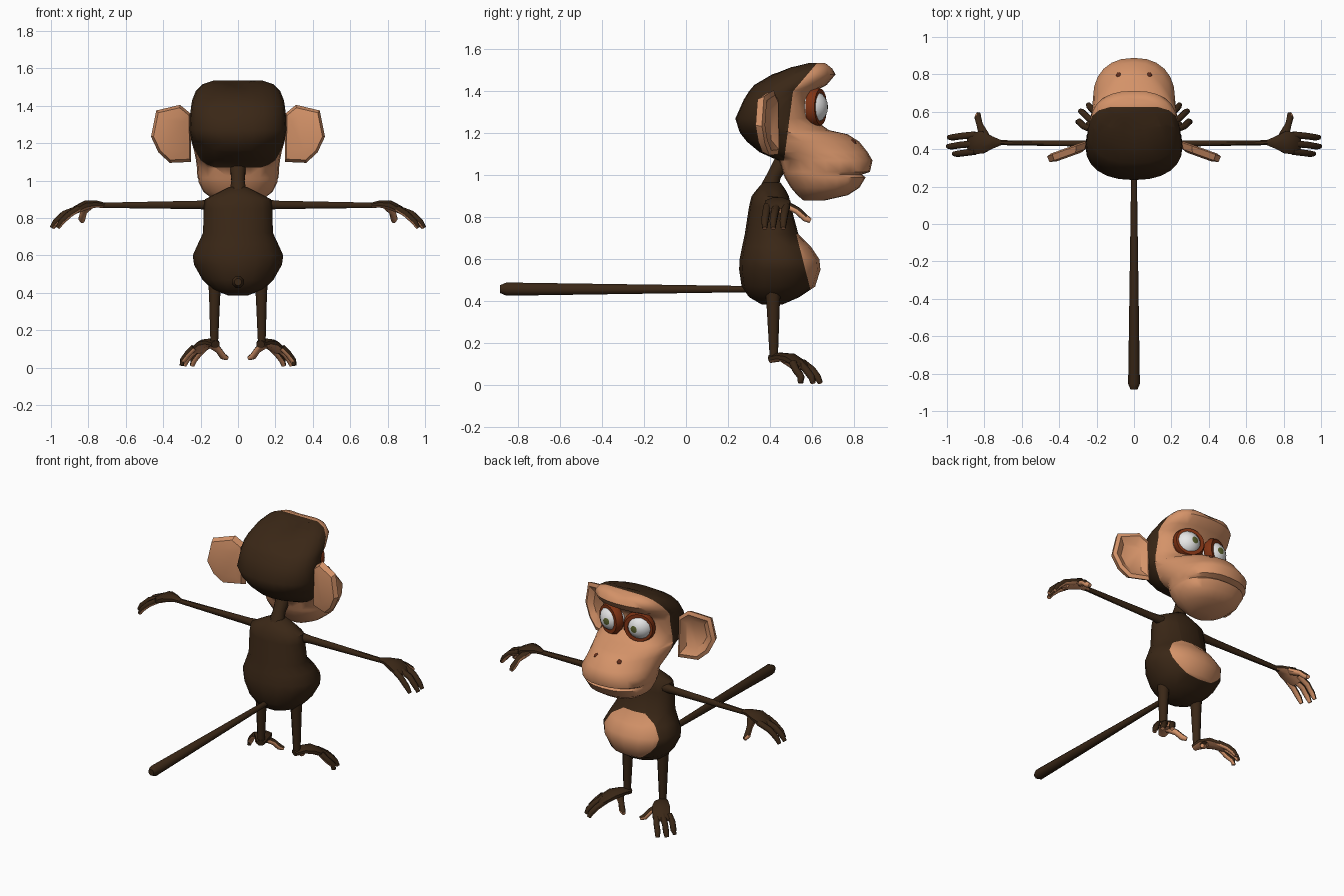
import bpy, bmesh, math
from mathutils import Vector, Matrix

if "Cube" in bpy.data.objects:
    bpy.data.objects.remove(bpy.data.objects["Cube"])


def mat(name, r, g, b):
    m = bpy.data.materials.new(name)
    m.diffuse_color = (r, g, b, 1)
    m.use_nodes = True
    m.node_tree.nodes["Principled BSDF"].inputs["Base Color"].default_value = m.diffuse_color
    return m


FUR = mat("dark_fur", .042, .020, .008)
SKIN = mat("tan_skin", .66, .29, .14)
RIM = mat("eyelid_brown", .22, .034, .007)
WHITE = mat("eye_white", .80, .80, .80)
IRIS = mat("iris_green", .11, .13, .03)
NOSE = mat("nostril_brown", .12, .025, .010)


def make(name, bm, mats, angle=50):
    me = bpy.data.meshes.new(name)
    bm.to_mesh(me)
    bm.free()
    for m in mats:
        me.materials.append(m)
    ob = bpy.data.objects.new(name, me)
    bpy.context.collection.objects.link(ob)
    bpy.ops.object.select_all(action='DESELECT')
    ob.select_set(True)
    bpy.context.view_layer.objects.active = ob
    bpy.ops.object.shade_smooth_by_angle(angle=math.radians(angle))
    return ob


def loft(rings, bm=None):
    """Skin a list of equal-length point rings and cap both ends."""
    bm = bm or bmesh.new()
    vs = [[bm.verts.new(p) for p in r] for r in rings]
    n = len(vs[0])
    for a, b in zip(vs, vs[1:]):
        for i in range(n):
            j = (i + 1) % n
            bm.faces.new((a[i], a[j], b[j], b[i]))
    bm.faces.new(vs[0])
    bm.faces.new(vs[-1])
    bmesh.ops.recalc_face_normals(bm, faces=bm.faces)
    return bm


def level_ring(z, yb, yf, w, k=0, n=24, p=2.3):
    """Horizontal superellipse; k narrows it toward the front."""
    pts, yc, h = [], (yb + yf) / 2, (yf - yb) / 2
    for i in range(n):
        t = math.tau * i / n
        c, s = math.cos(t), math.sin(t)
        fx = math.copysign(abs(s) ** (2 / p), s)
        fy = math.copysign(abs(c) ** (2 / p), c)
        pts.append(Vector((w * fx * (1 - k * max(0, fy)), yc + h * fy, z)))
    return pts


def tube(path, sx=1, n=8, bm=None):
    """Tube along points (x, y, z, half width, half thickness)."""
    pts = [Vector((p[0] * sx, p[1], p[2])) for p in path]
    whole = (pts[-1] - pts[0]).normalized()
    ref = Vector((0, 1, 0)) if abs(whole.z) > .9 else Vector((0, 0, 1))
    rings = []
    for i, p in enumerate(pts):
        d = (pts[min(i + 1, len(pts) - 1)] - pts[max(i - 1, 0)]).normalized()
        side = d.cross(ref).normalized()
        up = side.cross(d)
        a, b = path[i][3], path[i][4]
        rings.append([p + side * a * math.cos(math.tau * (j + .5) / n)
                      + up * b * math.sin(math.tau * (j + .5) / n) for j in range(n)])
    return loft(rings, bm)


def cut(bm, co, no):
    bmesh.ops.bisect_plane(bm, geom=bm.verts[:] + bm.edges[:] + bm.faces[:],
                           plane_co=co, plane_no=no)


def underside(bm, limit):
    bm.normal_update()
    for f in bm.faces:
        f.material_index = 1 if f.normal.z < limit else 0


# head: skull, brow and muzzle in one loft, fur behind the hairline
head_levels = [
    (.88, .56, .66, .07), (.905, .53, .77, .14), (.94, .50, .825, .185),
    (.99, .47, .855, .21), (1.003, .465, .838, .21), (1.016, .46, .876, .217),
    (1.07, .44, .888, .22), (1.11, .35, .865, .225, .12), (1.16, .29, .825, .235, .25),
    (1.195, .262, .77, .245, .28), (1.215, .252, .68, .25, .2), (1.27, .235, .605, .26),
    (1.36, .275, .60, .255), (1.40, .30, .615, .25), (1.43, .325, .67, .245),
    (1.48, .41, .712, .225), (1.515, .49, .70, .19), (1.535, .57, .675, .13)]
bm = loft([level_ring(*l) for l in head_levels])
for v in bm.verts:                       # dip between the brow lobes
    if v.co.z > 1.5:
        v.co.z -= .018 * max(0, 1 - abs(v.co.x) / .1)
cut(bm, (0, .49, 1.25), (0, 1, -.13))
cut(bm, (0, .51, 1.40), (0, 1, -.85))
for f in bm.faces:
    c = f.calc_center_median()
    line = max(.49 + .13 * (c.z - 1.25), .51 + .85 * (c.z - 1.40))
    f.material_index = 0 if c.y < line and c.z > 1.06 else 1
make("head", bm, [FUR, SKIN])

# torso with the oval belly patch
body_levels = [
    (.385, .36, .46, .05), (.42, .30, .54, .14), (.47, .265, .615, .19),
    (.55, .253, .64, .235), (.60, .255, .635, .242), (.66, .267, .595, .215),
    (.72, .28, .535, .187), (.85, .30, .50, .183), (.90, .312, .49, .177),
    (.93, .335, .475, .12), (.965, .365, .45, .05)]
bm = loft([level_ring(*l, n=16, p=2.1) for l in body_levels])
cut(bm, (0, .53, .70), (0, 1, .255))
for f in bm.faces:
    c = f.calc_center_median()
    f.material_index = int(c.z < .72 and c.y > .53 + .255 * (.70 - c.z))
make("torso", bm, [FUR, SKIN])

make("neck", tube([(0, .39, .92, .05, .05), (0, .42, 1.0, .038, .036),
                   (0, .49, 1.12, .05, .045)]), [FUR])
make("tail", tube([(0, .30, .458, .016, .016), (0, -.855, .458, .034, .034),
                   (0, -.885, .458, .02, .02)]), [FUR])

# ear outline in x, z
ear = [(.25, 1.10), (.365, 1.095), (.425, 1.15), (.465, 1.235),
       (.437, 1.375), (.31, 1.405), (.255, 1.36)]

for sx, side in ((1, "right"), (-1, "left")):
    # ear: slanted shell, hollow in front
    rings = []
    for scale, dy in ((.6, -.045), (.9, -.035), (1, 0), (.85, .008), (.55, -.02)):
        ring = []
        for x, z in ear:
            x2, z2 = .33 + (x - .33) * scale, 1.25 + (z - 1.25) * scale
            ring.append(Vector((sx * x2, .435 - .36 * (x2 - .26) + dy, z2)))
        rings.append(ring)
    make(side + "_ear", loft(rings), [SKIN], 35)

    # eyeball with the iris as its front cap
    turn = Matrix.Rotation(math.radians(-90), 4, 'X')
    bm = bmesh.new()
    bmesh.ops.create_uvsphere(bm, u_segments=16, v_segments=12, radius=.084,
                              matrix=Matrix.Translation((sx * .098, .592, 1.325)) @ turn)
    for f in bm.faces:
        f.material_index = int(f.calc_center_median().y > .592 + .0815)
    make(side + "_eye", bm, [WHITE, IRIS])

    # eyelid ring, turned slightly outward
    bm = bmesh.new()
    rings = []
    for i in range(20):
        t = math.tau * i / 20
        d = Vector((math.cos(t), 0, math.sin(t)))
        rings.append([bm.verts.new(d * (.076 + .022 * math.cos(math.tau * j / 6))
                                   + Vector((0, .03 * math.sin(math.tau * j / 6), 0)))
                      for j in range(6)])
    for i in range(20):
        a, b = rings[i], rings[(i + 1) % 20]
        for j in range(6):
            k = (j + 1) % 6
            bm.faces.new((a[j], a[k], b[k], b[j]))
    bmesh.ops.recalc_face_normals(bm, faces=bm.faces)
    bm.transform(Matrix.Translation((sx * .1, .617, 1.325))
                 @ Matrix.Rotation(math.radians(-20 * sx), 4, 'Z'))
    make(side + "_eyelid", bm, [RIM])

    # nostril
    bm = bmesh.new()
    bmesh.ops.create_icosphere(bm, subdivisions=2, radius=.019,
                               matrix=Matrix.Translation((sx * .08, .792, 1.152)))
    make(side + "_nostril", bm, [NOSE])

    # arm
    make(side + "_arm", tube([(.14, .425, .872, .032, .03), (.22, .43, .87, .018, .024),
                              (.74, .435, .868, .014, .015)], sx), [FUR])

    # hand: palm, three fingers
    bm = tube([(.71, .435, .868, .014, .014), (.755, .435, .875, .035, .02),
               (.81, .437, .870, .065, .027), (.865, .43, .845, .062, .022),
               (.885, .43, .83, .05, .014)], sx)
    for y0, x1, y1 in ((.477, .995, .463), (.43, 1.0, .415), (.388, .968, .375)):
        tube([(.85, y0, .852, .02, .018), (x1 - .07, (y0 + y1) / 2, .822, .019, .018),
              (x1 - .025, y1, .78, .018, .017), (x1 - .004, y1, .747, .012, .012)], sx, 8, bm)
    underside(bm, -.25)
    make(side + "_hand", bm, [FUR, SKIN])
    bm = tube([(.80, .47, .862, .03, .02), (.825, .53, .832, .018, .018),
               (.835, .57, .795, .019, .018), (.832, .592, .783, .012, .012)], sx)
    underside(bm, .5)
    make(side + "_thumb", bm, [FUR, SKIN])

    # leg
    make(side + "_leg", tube([(.122, .415, .46, .04, .04), (.125, .415, .38, .032, .034),
                              (.127, .418, .13, .022, .021)], sx), [FUR])

    # foot: sole, three toes
    bm = tube([(.12, .40, .125, .025, .02), (.14, .45, .135, .045, .022),
               (.172, .50, .128, .058, .025), (.21, .55, .098, .055, .02),
               (.222, .565, .085, .045, .013)], sx)
    for x0, y0, x1, y1 in ((.175, .555, .245, .64), (.21, .54, .288, .605), (.235, .51, .302, .545)):
        xm, ym = (x0 + 2 * x1) / 3, (y0 + 2 * y1) / 3
        tube([(x0, y0, .108, .02, .018), (xm - .01, ym - .01, .072, .018, .018),
              (xm + .015, ym + .015, .038, .018, .017), (x1, y1, .011, .013, .012)], sx, 8, bm)
    underside(bm, -.25)
    make(side + "_foot", bm, [FUR, SKIN])
    bm = tube([(.145, .47, .125, .03, .02), (.105, .51, .095, .018, .018),
               (.08, .535, .06, .019, .018), (.058, .55, .05, .012, .012)], sx)
    underside(bm, .5)
    make(side + "_big_toe", bm, [FUR, SKIN])
